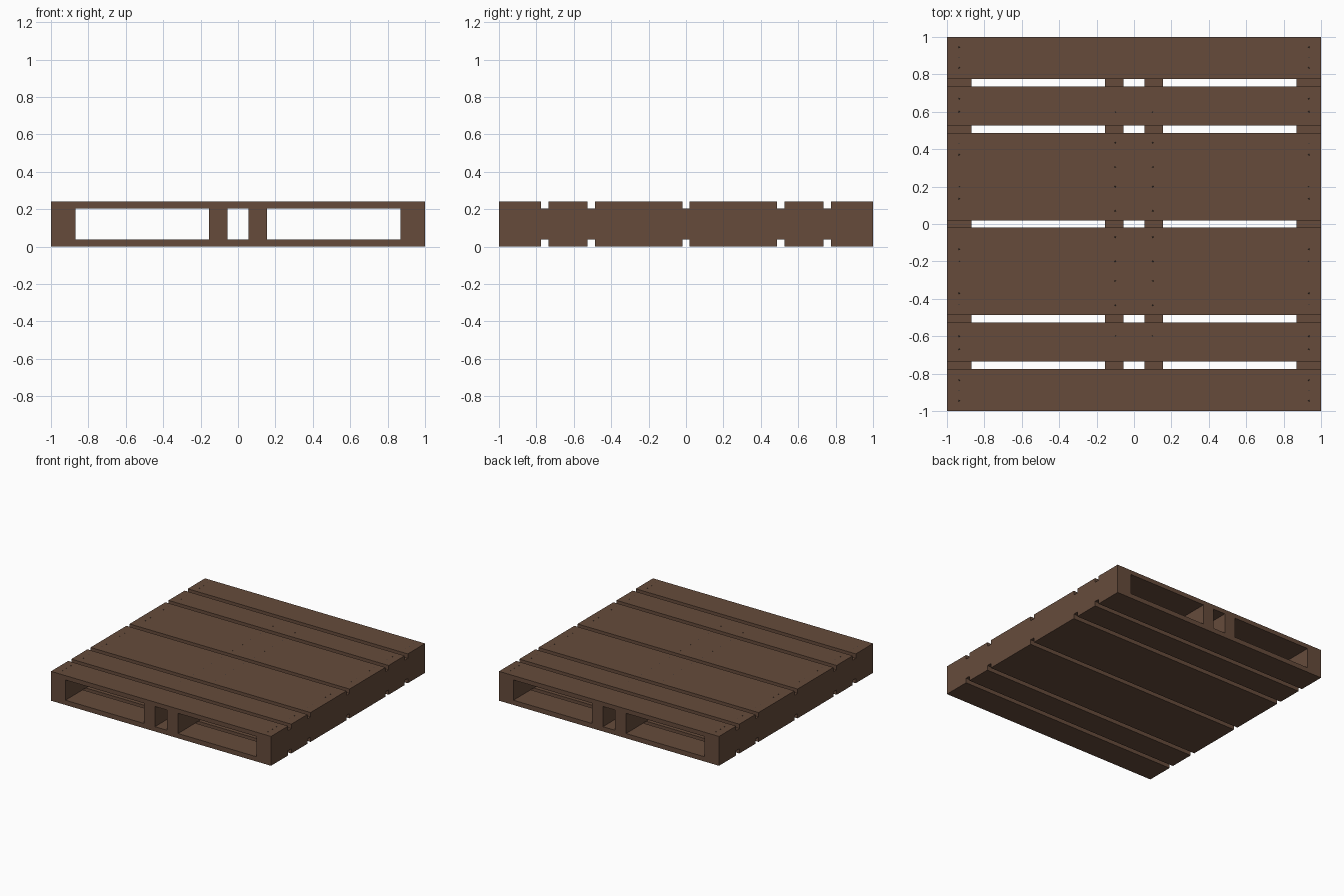
import bpy, bmesh
from mathutils import Matrix

if "Cube" in bpy.data.objects:
    bpy.data.objects.remove(bpy.data.objects["Cube"])


def material(name, rgb):
    m = bpy.data.materials.new(name)
    m.diffuse_color = (*rgb, 1)
    m.use_nodes = True
    m.node_tree.nodes["Principled BSDF"].inputs["Base Color"].default_value = m.diffuse_color
    return m


wood = material("brown_wood", (0.133, 0.071, 0.044))
iron = material("dark_iron", (0.05, 0.04, 0.035))


def box(name, x0, x1, y0, y1, z0, z1):
    bm = bmesh.new()
    bmesh.ops.create_cube(bm, size=1)
    for v in bm.verts:
        v.co = (x1 if v.co.x > 0 else x0, y1 if v.co.y > 0 else y0, z1 if v.co.z > 0 else z0)
    me = bpy.data.meshes.new(name)
    bm.to_mesh(me)
    bm.free()
    me.materials.append(wood)
    ob = bpy.data.objects.new(name, me)
    bpy.context.collection.objects.link(ob)


HEIGHT, LOW, HIGH = 0.241, 0.039, 0.205

# Stringers running front to back, and deck boards across them
for side, s in (("left", -1), ("right", 1)):
    for name, a, b in (("inner_stringer", 0.055, 0.155), ("outer_stringer", 0.868, 1)):
        x0, x1 = sorted((s * a, s * b))
        box(f"{side}_{name}", x0, x1, -1, 1, LOW, HIGH)

for end, s in (("front", -1), ("back", 1)):
    for name, a, b in (("wide_board", 0.02, 0.486), ("narrow_board", 0.527, 0.736),
                       ("end_board", 0.776, 1)):
        y0, y1 = sorted((s * a, s * b))
        box(f"{end}_{name}_top", -1, 1, y0, y1, HIGH, HEIGHT)
        box(f"{end}_{name}_bottom", -1, 1, y0, y1, 0, LOW)

# Nail heads over the stringers
bm = bmesh.new()
rows = {0.935: (0.945, 0.89, 0.835, 0.67, 0.60, 0.43, 0.37, 0.20, 0.135),
        0.10: (0.60, 0.435, 0.305, 0.20, 0.07)}
for x, ys in rows.items():
    for y in ys:
        for sx in (-1, 1):
            for sy in (-1, 1):
                bmesh.ops.create_cone(bm, cap_ends=True, segments=8, radius1=0.004, radius2=0.003,
                                      depth=0.002,
                                      matrix=Matrix.Translation((sx * x, sy * y, HEIGHT + 0.0005)))
me = bpy.data.meshes.new("nail_heads")
bm.to_mesh(me)
bm.free()
me.materials.append(iron)
bpy.context.collection.objects.link(bpy.data.objects.new("nail_heads", me))
